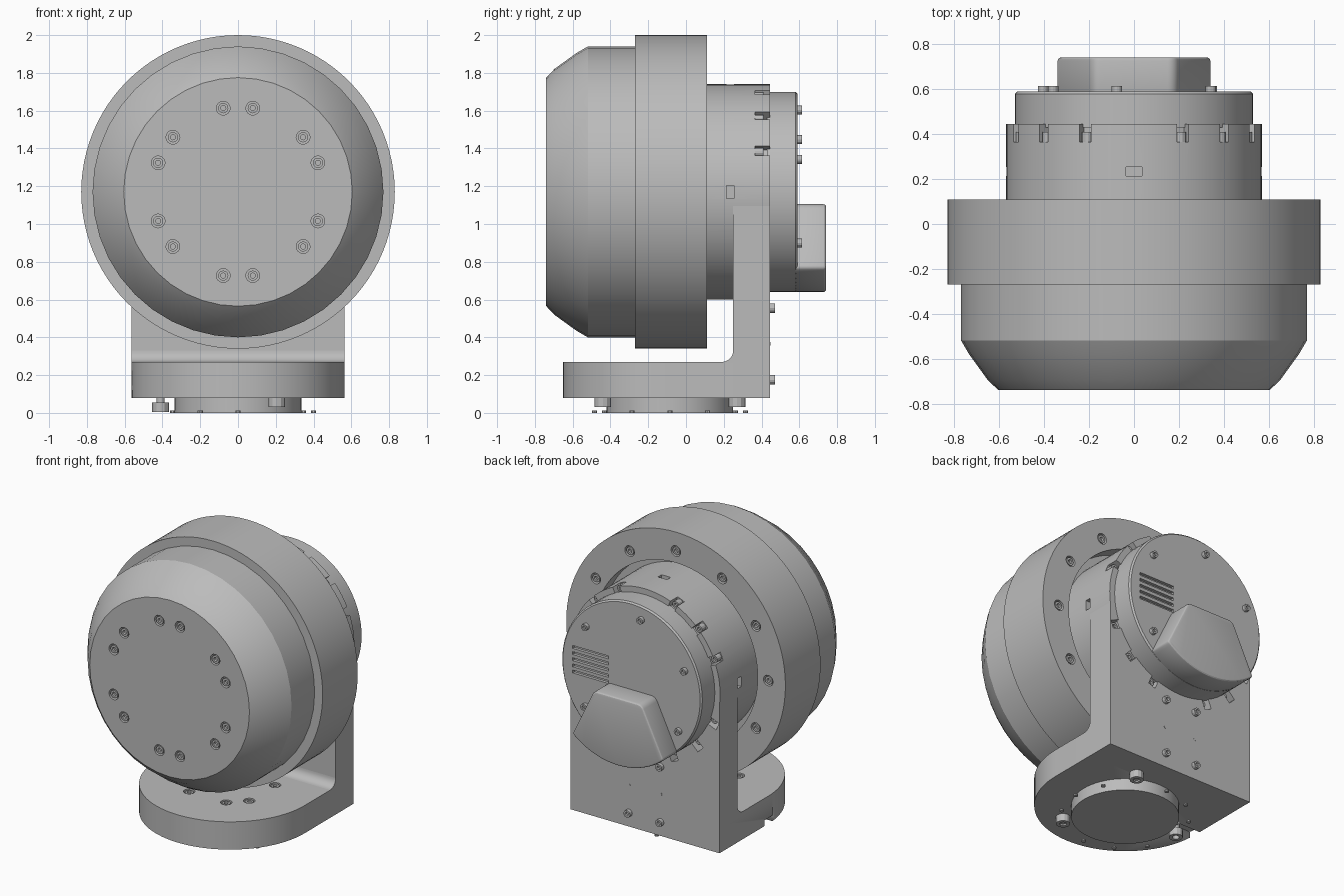
import bpy, bmesh
from math import radians, sin, cos, pi
from mathutils import Matrix, Vector

cube = bpy.data.objects.get("Cube")
if cube:
    bpy.data.objects.remove(cube)

grey = bpy.data.materials.new("machined_grey")
grey.use_nodes = True
COLOUR = (0.5, 0.5, 0.5, 1)
grey.diffuse_color = COLOUR
grey.node_tree.nodes["Principled BSDF"].inputs["Base Color"].default_value = COLOUR

AXIS_Z = 1.17          # height of the rotor axis
BASE_Y = -0.085        # centre of the round base


def frame(direction, x=0, y=0, z=0):
    """Matrix that turns local z towards a direction."""
    turn = {"back": Matrix.Rotation(-pi / 2, 4, "X"), "front": Matrix.Rotation(pi / 2, 4, "X"),
            "up": Matrix.Identity(4), "down": Matrix.Rotation(pi, 4, "X")}[direction]
    return Matrix.Translation((x, y, z)) @ turn


def lathe(bm, profile, segs, mat):
    """Revolve (radius, height) points about local z."""
    rings = []
    for r, h in profile:
        n = segs if r > 0 else 1
        rings.append([bm.verts.new(mat @ Vector((r * cos(2 * pi * i / segs), r * sin(2 * pi * i / segs), h)))
                      for i in range(n)])
    for a, b in zip(rings, rings[1:]):
        for i in range(segs):
            j = (i + 1) % segs
            quad = [a[i % len(a)], a[j % len(a)], b[j % len(b)], b[i % len(b)]]
            bm.faces.new(list(dict.fromkeys(quad)))


def cylinder(bm, r, h0, h1, mat, segs=16):
    lathe(bm, [(0, h0), (r, h0), (r, h1), (0, h1)], segs, mat)


def screw(bm, r, h0, h1, mat):
    """Cap screw with a socket in its head."""
    d = h1 - 0.6 * r
    lathe(bm, [(0, h0), (r, h0), (r, h1), (r * .5, h1), (r * .5, d), (0, d)], 12, mat)


def box(bm, size, mat):
    bmesh.ops.create_cube(bm, size=1, matrix=mat @ Matrix.Diagonal((*size, 1)))


def prism(bm, points, place, a, b):
    """Extrude a 2D outline; place(u, v, w) gives the position."""
    ends = [[bm.verts.new(place(u, v, w)) for u, v in points] for w in (a, b)]
    for end in ends:
        bm.faces.new(end)
    n = len(points)
    for i in range(n):
        j = (i + 1) % n
        bm.faces.new([ends[0][i], ends[0][j], ends[1][j], ends[1][i]])


def finish(bm, name, cutter=None, bevel=0):
    bmesh.ops.recalc_face_normals(bm, faces=bm.faces)
    mesh = bpy.data.meshes.new(name)
    bm.to_mesh(mesh)
    bm.free()
    obj = bpy.data.objects.new(name, mesh)
    bpy.context.collection.objects.link(obj)
    mesh.materials.append(grey)
    bpy.ops.object.select_all(action="DESELECT")
    obj.select_set(True)
    bpy.context.view_layer.objects.active = obj
    if bevel:
        mod = obj.modifiers.new("bevel", "BEVEL")
        mod.width, mod.segments, mod.limit_method, mod.angle_limit = bevel, 3, "ANGLE", radians(40)
        bpy.ops.object.modifier_apply(modifier="bevel")
    if cutter:
        mod = obj.modifiers.new("cut", "BOOLEAN")
        mod.operation, mod.solver, mod.object = "DIFFERENCE", "EXACT", cutter
        bpy.ops.object.modifier_apply(modifier="cut")
    bpy.ops.object.shade_smooth_by_angle(angle=radians(25))
    return obj


def make_cutter(bm, name):
    obj = finish(bm, name)
    obj.hide_render = True
    return obj


def drop(obj):
    bpy.data.objects.remove(obj)


def arc(r, a0, a1, n, cx=0, cy=0):
    angles = [radians(a0 + (a1 - a0) * i / n) for i in range(n + 1)]
    return [(cx + r * cos(t), cy + r * sin(t)) for t in angles]


def recessed_screws(name, places, r, depth):
    """Return a counterbore cutter and build the screws that sit in it."""
    holes, screws = bmesh.new(), bmesh.new()
    for mat in places:
        cylinder(holes, r * 1.35, -depth, 0.02, mat)
        screw(screws, r, -depth, -0.004, mat)
    finish(screws, name)
    return make_cutter(holes, name + "_cutter")


axis = frame("back", 0, 0, AXIS_Z)

# Front dome with its face screws
spots = [(r[0], r[1]) for a in range(0, 360, 60) for r in arc(0.45, a + 20, a + 40, 1)]
cut = recessed_screws("dome_screws", [frame("front", x, -0.74, AXIS_Z + z) for x, z in spots], 0.027, 0.035)
bm = bmesh.new()
lathe(bm, [(0, -.74), (.605, -.74), (.652, -.695), (.735, -.58), (.77, -.52), (.77, -.25), (0, -.25)], 40, axis)
finish(bm, "front_dome", cut)
drop(cut)

# Rotor ring with a groove around the motor body, and its rear screws
cut = recessed_screws("ring_screws", [frame("back", x, 0.11, AXIS_Z + z) for x, z in arc(0.7, 0, 330, 11)],
                      0.027, 0.035)
bm = bmesh.new()
lathe(bm, [(0, -.27), (.83, -.27), (.83, .11), (.62, .11), (.62, .01), (0, .01)], 96, axis)
finish(bm, "rotor_ring", cut)
drop(cut)

# Notches in the rear rim, and sensor sockets on the body
notches, notch_screws = bmesh.new(), bmesh.new()
for quarter in range(0, 360, 90):
    for step in (22.5, 45, 67.5):
        t = radians(quarter + step)
        spin = axis @ Matrix.Rotation(t, 4, "Z")
        box(notches, (0.08, 0.055, 0.1), spin @ Matrix.Translation((0.555, 0, 0.415)))
        screw(notch_screws, 0.024, 0.36, 0.41, spin @ Matrix.Translation((0.543, 0, 0)))
for x, z in ((0.57, 0), (-0.57, 0), (0, 0.57)):
    wide = (0.08, 0.04, 0.07) if x else (0.07, 0.04, 0.08)
    box(notches, wide, Matrix.Translation((x, 0.235, AXIS_Z + z)))
finish(notch_screws, "rim_screws")
notch_cutter = make_cutter(notches, "rim_notch_cutter")

# Motor body
bm = bmesh.new()
cylinder(bm, 0.57, 0, 0.445, axis, 96)
finish(bm, "motor_body", notch_cutter)

# Upright of the bracket
bm = bmesh.new()
box(bm, (1.13, 0.195, 1.09), Matrix.Translation((0, 0.3475, 0.625)))
finish(bm, "bracket_upright", notch_cutter)
drop(notch_cutter)

# Inner fillet of the bracket
bm = bmesh.new()
outline = [(0.26, 0.26)] + arc(0.06, 0, -90, 8, 0.19, 0.33)
prism(bm, outline, lambda u, v, w: (w, u, v), -0.565, 0.565)
finish(bm, "bracket_fillet")

# Round-fronted foot with recessed screws and a side slot
spots = [p for a in (30, -60, 120, -150) for p in arc(0.28, a, a + 30, 1, 0, BASE_Y)]
cut = recessed_screws("foot_screws", [frame("up", x, y, 0.27) for x, y in spots], 0.027, 0.035)
bm = bmesh.new()
outline = arc(0.565, 180, 360, 40, 0, BASE_Y) + [(0.565, 0.444), (-0.565, 0.444)]
prism(bm, outline, lambda u, v, w: (u, v, w), 0.08, 0.27)
foot = finish(bm, "bracket_foot", cut)
drop(cut)
bm = bmesh.new()
box(bm, (0.2, 0.09, 0.08), Matrix.Translation((-0.5, BASE_Y, 0.08)))
cut = make_cutter(bm, "slot_cutter")
mod = foot.modifiers.new("slot", "BOOLEAN")
mod.operation, mod.solver, mod.object = "DIFFERENCE", "EXACT", cut
bpy.context.view_layer.objects.active = foot
bpy.ops.object.modifier_apply(modifier="slot")
drop(cut)

# Mounting disc, clamp screws and locating pins underneath
bm = bmesh.new()
cylinder(bm, 0.335, 0, 0.1, frame("up", 0, BASE_Y), 64)
finish(bm, "mounting_disc")
bm = bmesh.new()
for angle, low in ((60, 0.03), (180, 0.005), (300, 0.03)):
    x, y = arc(0.41, angle, angle, 1, 0, BASE_Y)[0]
    screw(bm, 0.044, 0, 0.05, frame("down", x, y, low + 0.05))
    cylinder(bm, 0.022, 0.04, 0.15, frame("up", x, y))
finish(bm, "clamp_screws")
bm = bmesh.new()
for i, (x, y) in enumerate(arc(0.4, 0, 330, 11, 0, BASE_Y)):
    if i not in (2, 6, 10):
        cylinder(bm, 0.014, 0, 0.012, frame("up", x, y), 10)
finish(bm, "locating_pins")

# Screws and pins on the back of the upright
bm = bmesh.new()
for x in (-0.12, 0.12):
    for z in (0.175, 0.555):
        screw(bm, 0.025, -0.02, 0.025, frame("back", x, 0.445, z))
    cylinder(bm, 0.01, -0.02, 0.002, frame("back", x, 0.445, 0.365), 10)
finish(bm, "upright_screws")

# Rear cover with vent slots
bm = bmesh.new()
for i in range(5):
    box(bm, (0.27, 0.04, 0.02), Matrix.Translation((0.31, 0.59, 1.11 + 0.042 * i)))
cut = make_cutter(bm, "vent_cutter")
bm = bmesh.new()
lathe(bm, [(0, .43), (.53, .43), (.53, .58), (.52, .59), (0, .59)], 72, axis)
finish(bm, "rear_cover", cut)
drop(cut)
bm = bmesh.new()
for angle in (39, 100, 157, 215, 322):
    x, z = arc(0.44, angle, angle, 1)[0]
    screw(bm, 0.023, -0.01, 0.025, frame("back", x, 0.59, AXIS_Z + z))
finish(bm, "cover_screws")

# Connector housing on the cover
bm = bmesh.new()
outline = arc(0.53, 229.4, 310.6, 24, 0, AXIS_Z) + arc(0.05, 27, 90, 5, 0.15, 1.055) + arc(0.05, 90, 153, 5, -0.15, 1.055)
prism(bm, outline, lambda u, v, w: (u, w, v), 0.57, 0.742)
finish(bm, "connector_housing", bevel=0.015)
